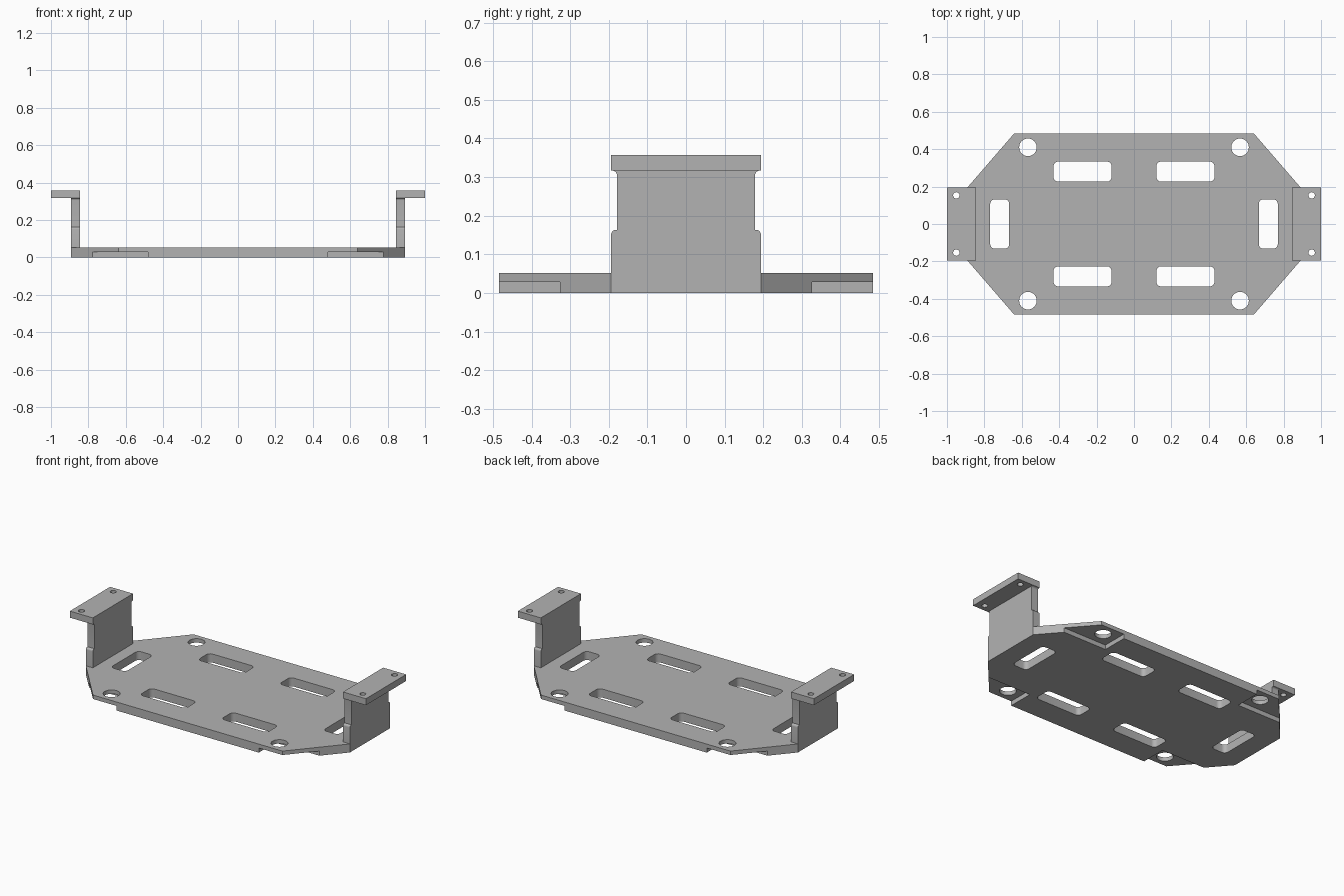
import bpy
import bmesh
from math import cos, sin, pi

if "Cube" in bpy.data.objects:
    bpy.data.objects.remove(bpy.data.objects["Cube"], do_unlink=True)

grey = bpy.data.materials.new("plain grey")
grey.use_nodes = True
GREY = (0.45, 0.45, 0.45, 1)
grey.diffuse_color = GREY
grey.node_tree.nodes["Principled BSDF"].inputs["Base Color"].default_value = GREY

SIGNS = (-1, 1)
PLATE_TOP = 0.052
TAB_BOTTOM, TAB_TOP = 0.317, 0.357
WALL_IN, WALL_OUT = 0.845, 0.892


def prism(name, outline, low, high, axis="z"):
    """Extrude an outline along z (x, y points) or along x (y, z points)."""
    bm = bmesh.new()
    place = (lambda p, h: (p[0], p[1], h)) if axis == "z" else (lambda p, h: (h, p[0], p[1]))
    face = bm.faces.new([bm.verts.new(place(p, low)) for p in outline])
    moved = bmesh.ops.extrude_face_region(bm, geom=[face])["geom"]
    for v in moved:
        if isinstance(v, bmesh.types.BMVert):
            if axis == "z":
                v.co.z = high
            else:
                v.co.x = high
    bmesh.ops.recalc_face_normals(bm, faces=bm.faces)
    mesh = bpy.data.meshes.new(name)
    bm.to_mesh(mesh)
    bm.free()
    mesh.materials.append(grey)
    obj = bpy.data.objects.new(name, mesh)
    bpy.context.collection.objects.link(obj)
    return obj


def rounded_rect(cx, cy, width, depth, r, steps=6):
    points = []
    for corner, (sx, sy) in enumerate(((1, 1), (-1, 1), (-1, -1), (1, -1))):
        for i in range(steps + 1):
            a = (corner + i / steps) * pi / 2
            points.append((cx + sx * (width / 2 - r) + r * cos(a),
                           cy + sy * (depth / 2 - r) + r * sin(a)))
    return points


def circle(cx, cy, r, n=32):
    return [(cx + r * cos(2 * pi * i / n), cy + r * sin(2 * pi * i / n)) for i in range(n)]


def cut(target, cutters):
    """Subtract every cutter, bake the result and remove the cutters."""
    for c in cutters:
        c.hide_render = True
        mod = target.modifiers.new("cut", "BOOLEAN")
        mod.operation = "DIFFERENCE"
        mod.solver = "EXACT"
        mod.object = c
    bpy.context.view_layer.update()
    graph = bpy.context.evaluated_depsgraph_get()
    mesh = bpy.data.meshes.new_from_object(target.evaluated_get(graph))
    target.modifiers.clear()
    target.data = mesh
    for c in cutters:
        bpy.data.objects.remove(c, do_unlink=True)


def smooth(obj):
    bpy.ops.object.select_all(action="DESELECT")
    obj.select_set(True)
    bpy.context.view_layer.objects.active = obj
    bpy.ops.object.shade_smooth_by_angle(angle=pi / 6)


# Base plate with clipped corners
quarter = [(WALL_OUT, 0.194), (0.64, 0.485)]
outline = (quarter + [(-x, y) for x, y in reversed(quarter)]
           + [(-x, -y) for x, y in quarter] + [(x, -y) for x, y in reversed(quarter)])
plate = prism("base_plate", outline, 0, PLATE_TOP)

# Slots, corner holes and the recesses under the corners
cutters = []
for sx in SIGNS:
    cutters.append(prism("end_slot", rounded_rect(sx * 0.718, 0, 0.102, 0.264, 0.025), -0.1, 0.1))
    for sy in SIGNS:
        cutters.append(prism("long_slot", rounded_rect(sx * 0.275, sy * 0.28, 0.31, 0.108, 0.025), -0.1, 0.1))
        cutters.append(prism("corner_hole", circle(sx * 0.567, sy * 0.41, 0.047), -0.1, 0.1))
        pocket = [(sx * x, sy * y) for x, y in ((0.48, 0.326), (1, 0.326), (1, 0.6), (0.48, 0.6))]
        cutters.append(prism("corner_recess", pocket, -0.1, 0.028))
cut(plate, cutters)
smooth(plate)

# Upright walls, narrower above with rounded shoulders
WIDE, NARROW, R = 0.194, 0.179, 0.012
SHOULDER = 0.163
edge = [(WIDE, PLATE_TOP)]
for i in range(6):
    a = i / 5 * pi / 2
    edge.append((WIDE - R + R * cos(a), SHOULDER - R + R * sin(a)))
edge.append((NARROW, SHOULDER))
for i in range(6):
    a = i / 5 * pi / 2
    edge.append((NARROW + R - R * cos(a), TAB_BOTTOM - R + R * sin(a)))
wall_outline = edge + [(-y, z) for y, z in reversed(edge)]

# Mounting brackets: wall plus outward tab with two screw holes
for side, s in (("right", -1), ("left", 1)):
    low, high = sorted((s * WALL_IN, s * WALL_OUT))
    smooth(prism(side + "_wall", wall_outline, low, high, "x"))
    tab = prism(side + "_tab", [(s * WALL_IN, -WIDE), (s, -WIDE), (s, WIDE), (s * WALL_IN, WIDE)],
                TAB_BOTTOM, TAB_TOP)
    cut(tab, [prism("screw_hole", circle(s * 0.95, sy * 0.153, 0.017, 24), 0.2, 0.5) for sy in SIGNS])
    smooth(tab)
